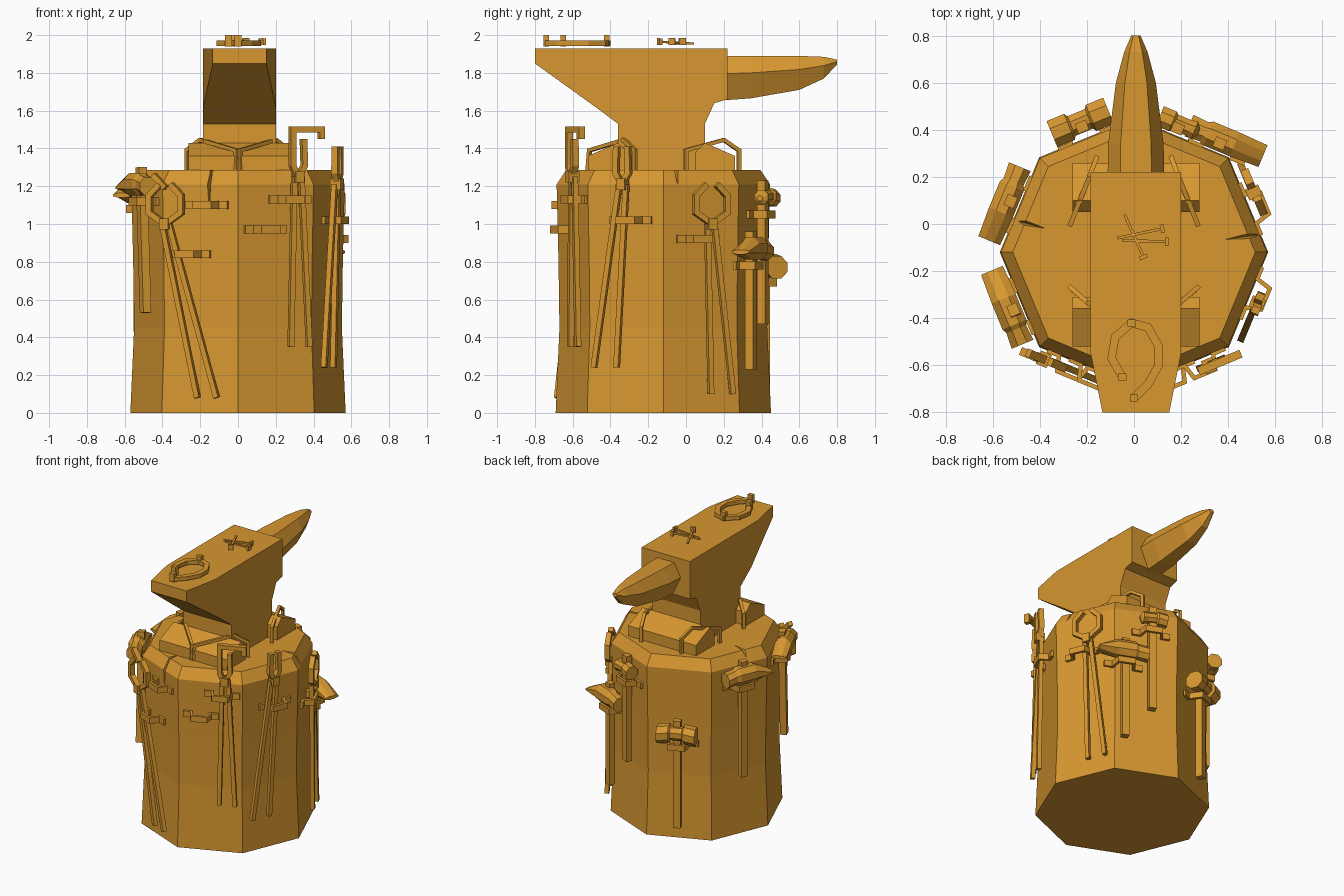
import bpy, bmesh, math
from mathutils import Vector as V

cube = bpy.data.objects.get("Cube")
if cube:
    bpy.data.objects.remove(cube, do_unlink=True)

mat = bpy.data.materials.new("ochre")
mat.use_nodes = True
COLOR = (0.68, 0.31, 0.03, 1)
mat.diffuse_color = COLOR
mat.node_tree.nodes["Principled BSDF"].inputs["Base Color"].default_value = COLOR


def loft(name, rings):
    """Skin a row of equal-sized rings and cap both ends."""
    bm = bmesh.new()
    loops = [[bm.verts.new(p) for p in ring] for ring in rings]
    n = len(loops[0])
    for a, b in zip(loops, loops[1:]):
        for i in range(n):
            j = (i + 1) % n
            bm.faces.new((a[i], a[j], b[j], b[i]))
    bm.faces.new(loops[0])
    bm.faces.new(loops[-1])
    bmesh.ops.recalc_face_normals(bm, faces=bm.faces)
    mesh = bpy.data.meshes.new(name)
    bm.to_mesh(mesh)
    bm.free()
    mesh.materials.append(mat)
    ob = bpy.data.objects.new(name, mesh)
    bpy.context.collection.objects.link(ob)
    return ob


def sweep(name, pts, axis, width, thick):
    """Rectangular bar along a path; width lies along the axis."""
    pts = [V(p) for p in pts]
    axis = V(axis).normalized()
    rings = []
    for i, p in enumerate(pts):
        a = (p - pts[max(i - 1, 0)]).normalized()
        b = (pts[min(i + 1, len(pts) - 1)] - p).normalized()
        side = (a + b).normalized().cross(axis).normalized()
        miter = 1 / max((a + b).length / 2, 0.6) if a.length and b.length else 1
        s, w = side * thick / 2 * miter, axis * width / 2
        rings.append([p - s - w, p + s - w, p + s + w, p - s + w])
    return loft(name, rings)


# Stump: octagon with a flared foot and chamfered rim
CY = -0.12


def octagon(r, z):
    return [V((r * math.cos(k * math.pi / 4), CY + r * math.sin(k * math.pi / 4), z))
            for k in range(8)]


stump = loft("stump", [octagon(r, z) for r, z in
                       ((0.57, 0), (0.55, 0.45), (0.555, 0.8), (0.565, 1.21), (0.515, 1.285))])

# Cracks running in from the rim
for k, (deg, drop) in enumerate(((253, 0.5), (165, 0.12), (8, 0.16))):
    a = math.radians(deg)
    out, side = V((math.cos(a), math.sin(a), 0)), V((-math.sin(a), math.cos(a), 0))
    rim, c = out * 0.62, V((0, CY, 1.32))
    tri = [c + rim - side * 0.035, c + rim + side * 0.035, c + out * 0.3]
    low = [c + rim - side * 0.003 - V((0, 0, drop)), c + rim + side * 0.003 - V((0, 0, drop)),
           c + out * 0.46 - V((0, 0, 0.06))]
    cutter = loft("crack_cutter_%d" % k, [tri, low])
    cutter.hide_render = True
    cutter.hide_set(True)
    cutter.display_type = 'WIRE'
    mod = stump.modifiers.new("crack", 'BOOLEAN')
    mod.operation = 'DIFFERENCE'
    mod.solver = 'EXACT'
    mod.object = cutter

# Anvil body: side profile extruded across x, heel tapered in plan
CX = 0.008
profile = [(-0.36, 1.27), (0.1, 1.27), (0.1, 1.53), (0.15, 1.64), (0.22, 1.66), (0.22, 1.93),
           (-0.55, 1.93), (-0.8, 1.93), (-0.8, 1.85), (-0.48, 1.62), (-0.36, 1.53)]


def half(y):
    return 0.192 - 0.05 * max(0, (-0.55 - y) / 0.25)


loft("anvil_body", [[(CX + s * half(y), y, z) for y, z in profile] for s in (-1, 1)])

# Horn: faceted taper
rings = []
for y, w, top, bot in ((0.2, 0.12, 1.89, 1.655), (0.34, 0.118, 1.89, 1.665),
                       (0.6, 0.085, 1.89, 1.71), (0.73, 0.05, 1.885, 1.77),
                       (0.8, 0.02, 1.87, 1.845)):
    mid = bot + (top - bot) * 0.6
    half_ring = [(0.55 * w, top), (w, mid), (0.45 * w, bot)]
    rings.append([(CX + x, y, z) for x, z in half_ring]
                 + [(CX - x, y, z) for x, z in reversed(half_ring)])
loft("horn", rings)

# Feet: mirrored front and back
foot = [(-0.52, 1.26), (-0.52, 1.36), (-0.36, 1.43), (-0.31, 1.38), (-0.31, 1.26)]
for name, s in (("front_foot", 1), ("back_foot", -1)):
    loft(name, [[(x, -0.13 + s * (y + 0.13), z) for y, z in foot] for x in (-0.262, 0.278)])

# Staples holding the feet
front_path = [(0.27, -0.27, 1.27), (0.27, -0.27, 1.39), (0.2, -0.33, 1.445),
              (0.01, -0.51, 1.39), (0.01, -0.52, 1.27)]
back_path = [(0.16, 0.28, 1.27), (0.16, 0.28, 1.39), (0.19, 0.2, 1.445),
             (0.27, 0, 1.39), (0.27, 0, 1.27)]
for s, label in ((1, "left"), (-1, "right")):
    for end, path in (("front", front_path), ("back", back_path)):
        pts = [V((s * x, y, z)) for x, y, z in path]
        sweep("staple_%s_%s" % (end, label), pts,
              (pts[-1] - pts[0]).cross(V((0, 0, 1))), 0.02, 0.02)

# Horseshoe with raised heels, and loose nails on the face
shoe = [(-0.05, -0.65), (-0.095, -0.57), (-0.08, -0.48), (-0.01, -0.42), (0.06, -0.44),
        (0.105, -0.52), (0.105, -0.6), (0.06, -0.68), (0, -0.74)]
sweep("horseshoe", [(x, y, 1.957) for x, y in shoe], (0, 0, 1), 0.028, 0.035)
for i in (0, 3, 8):
    x, y = shoe[i]
    sweep("horseshoe_calk", [(x - 0.018, y, 1.97), (x + 0.018, y, 1.97)], (0, 0, 1), 0.06, 0.03)
for a, b in (((-0.04, 0.04), (0.04, -0.14)), ((-0.07, -0.06), (0.12, -0.02)),
             ((-0.05, -0.07), (0.14, -0.075))):
    a, b = V((*a, 1.955)), V((*b, 1.965))
    d = (b - a).normalized()
    sweep("nail", [a, b], (0, 0, 1), 0.012, 0.012)
    sweep("nail_head", [b - d * 0.008, b + d * 0.008], (0, 0, 1), 0.036, 0.036)


# Tools live on stump faces: u along the face, z up, d outward
def frame(face):
    a = math.radians(22.5 + 45 * face)
    return V((math.cos(a), math.sin(a), 0)), V((-math.sin(a), math.cos(a), 0))


def place(face, u, z, d):
    n, t = frame(face)
    return V((0, CY, z)) + n * (0.517 + d) + t * u


def bar(name, face, pts, d, width=0.035, thick=0.03):
    sweep(name, [place(face, u, z, d) for u, z in pts], frame(face)[0], width, thick)


def strap(face, u, z, w=0.12, d=0.075):
    pts = [(-w, 0.01), (-w * 0.55, 0.01), (-w * 0.4, d), (w * 0.4, d), (w * 0.55, 0.01), (w, 0.01)]
    sweep("strap", [place(face, u + a, z, b) for a, b in pts], (0, 0, 1), 0.042, 0.018)


RING = [(0, 0), (-0.09, 0.06), (-0.09, 0.15), (-0.03, 0.21)]
FLAT = [(0, 0), (-0.035, 0.06), (-0.03, 0.2)]
HOOK = [(0, -0.02), (-0.035, 0.06), (-0.035, 0.25), (0.13, 0.25), (0.13, 0.2)]


def tongs(face, u, z, ends, end_z, left, right):
    bar("tongs_jaw", face, [(u + a, z + b) for a, b in left], 0.055)
    bar("tongs_jaw", face, [(u - a, z + b) for a, b in right], 0.05)
    bar("tongs_pivot", face, [(u, z - 0.03), (u, z + 0.03)], 0.05, 0.06, 0.05)
    for k, e in enumerate(ends):
        bar("tongs_handle", face, [(u + (k - 0.5) * 0.04, z), (e, end_z)], 0.045, 0.028, 0.028)


tongs(0, 0.04, 1.0, (0.04, 0.165), 0.1, RING, RING)
tongs(5, -0.18, 1.0, (0, 0.11), 0.08, RING, RING)
bar("tongs_tip", 5, [(-0.18, 1.19), (-0.25, 1.26)], 0.05)
tongs(6, 0.11, 1.25, (0.07, 0.175), 0.35, HOOK, FLAT)
tongs(7, 0.0, 1.21, (-0.165, -0.035), 0.24, FLAT, FLAT)
for args in ((0, -0.02, 0.92), (5, 0.04, 1.1), (5, -0.06, 0.84), (6, 0.08, 1.13),
             (6, -0.06, 0.97), (7, 0.03, 1.02)):
    strap(*args)


# Hammers: head sections are (offset along face, half height, half depth)
def hammer(kind, face, u, z, end_z, sections, d=0.07, lean=0.0):
    rings = []
    for off, hh, hd in sections:
        ring = []
        for k in range(8):
            a = math.radians(22.5 + 45 * k)
            ring.append(place(face, u + off, z + 1.08 * hh * math.sin(a) - abs(off) * 0.15,
                              d + 1.08 * hd * math.cos(a)))
        rings.append(ring)
    loft(kind + "_head", rings)
    bar(kind + "_handle", face, [(u, z + 0.08), (u + lean, end_z)], d - 0.02, 0.045, 0.05)
    strap(face, u, z - 0.1, 0.13, d + 0.02)


PEEN = [(-0.19, 0.012, 0.05), (-0.06, 0.06, 0.055), (0.06, 0.06, 0.055),
        (0.08, 0.05, 0.045), (0.15, 0.05, 0.05)]
SLEDGE = [(-0.13, 0.06, 0.06), (-0.05, 0.06, 0.06), (-0.04, 0.045, 0.045),
          (0.04, 0.045, 0.045), (0.05, 0.06, 0.06), (0.13, 0.06, 0.06)]
BALL = [(-0.09, 0.015, 0.015), (-0.07, 0.04, 0.04), (-0.04, 0.035, 0.035),
        (0.02, 0.035, 0.035), (0.03, 0.045, 0.045), (0.09, 0.045, 0.045)]
hammer("cross_peen", 1, -0.16, 0.88, 0.23, PEEN)
hammer("ball_peen", 1, 0.03, 1.15, 0.47, BALL, 0.06)
hammer("sledge", 2, 0.0, 0.79, 0.1, SLEDGE, 0.08)
hammer("left_peen", 3, 0.0, 1.18, 0.43, [(-a, b, c) for a, b, c in PEEN])
hammer("side_peen", 4, 0.03, 1.22, 0.53, PEEN, 0.07, 0.06)
